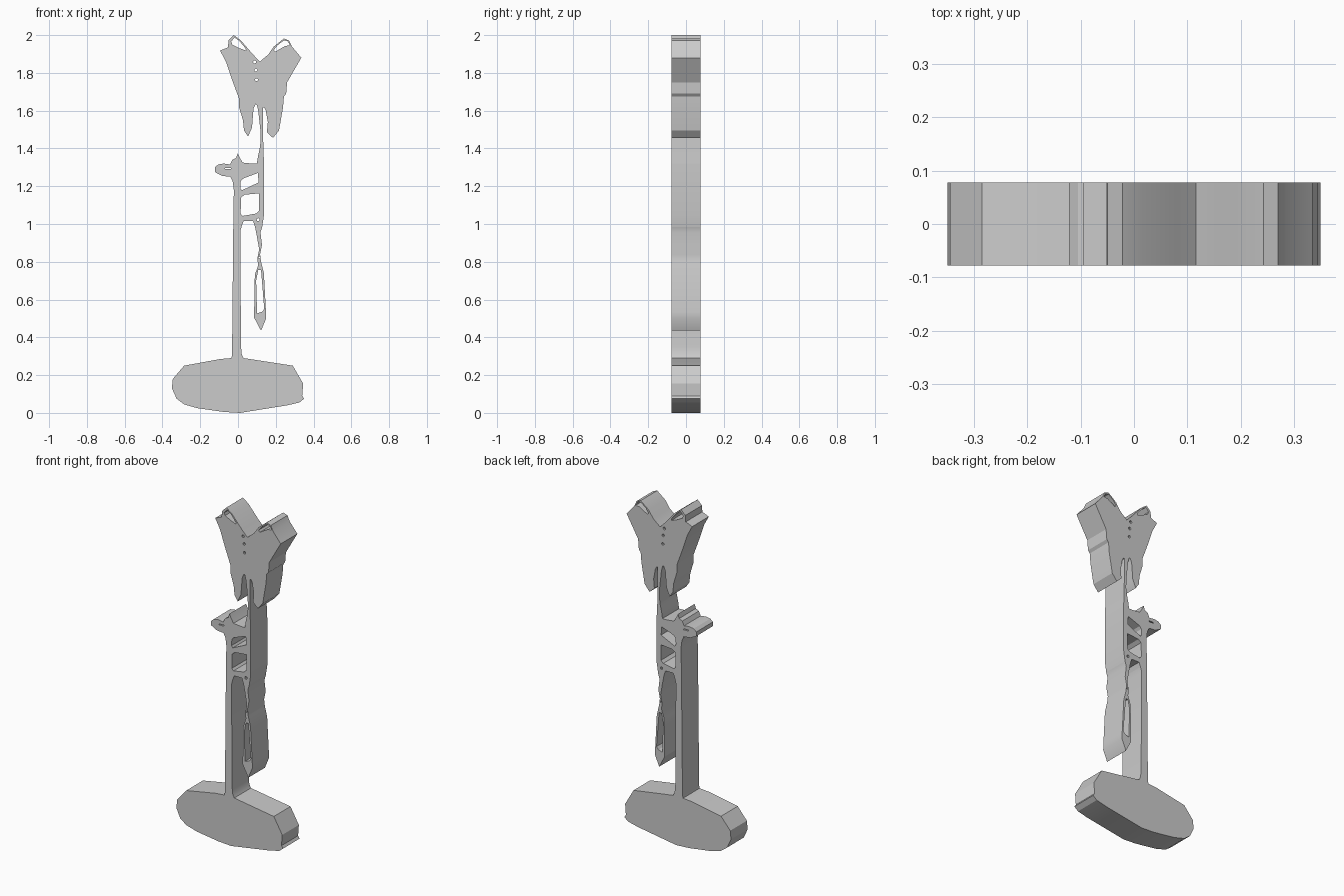
import bpy
import math

HALF_DEPTH = 0.078


def dot(x, z, r=0.008, n=8):
    """Small round hole outline."""
    return [(x + r * math.cos(2 * math.pi * i / n), z + r * math.sin(2 * math.pi * i / n)) for i in range(n)]


def plate(name, outline, holes=()):
    """Flat profile in the xz plane, with holes, extruded along y."""
    curve = bpy.data.curves.new(name, 'CURVE')
    curve.dimensions = '2D'
    curve.fill_mode = 'BOTH'
    curve.extrude = HALF_DEPTH
    for loop in (outline, *holes):
        spline = curve.splines.new('POLY')
        spline.points.add(len(loop) - 1)
        for point, (x, z) in zip(spline.points, loop):
            point.co = (x, z, 0, 1)
        spline.use_cyclic_u = True
    obj = bpy.data.objects.new(name, curve)
    bpy.context.collection.objects.link(obj)
    obj.rotation_euler = (math.pi / 2, 0, 0)
    bpy.ops.object.select_all(action='DESELECT')
    obj.select_set(True)
    bpy.context.view_layer.objects.active = obj
    bpy.ops.object.convert(target='MESH')
    bpy.ops.object.transform_apply(location=False, rotation=True, scale=False)
    bpy.ops.object.shade_smooth_by_angle(angle=math.radians(25))


# Rounded foot
plate("base", [
    (-.345, .18), (-.285, .25), (-.095, .285), (-.035, .29), (.03, .29), (.29, .25),
    (.345, .155), (.34, .09), (.35, .075), (.325, .055), (.26, .04), (.01, 0), (-.075, .005),
    (-.215, .025), (-.285, .045), (-.325, .075), (-.35, .13)])

# Long upright
plate("post", [
    (-.035, .29), (.03, .29), (.02, .31), (.016, .35), (.012, .96), (.02, .99),
    (-.025, .99), (-.031, .36), (-.031, .31)])

# Bracket with the side knob and two windows
plate("bracket", [
    (-.025, .99), (.02, .99), (.03, 1.015), (.08, 1.015), (.09, .985), (.128, .985),
    (.138, 1.05), (.138, 1.32), (.1, 1.32), (.075, 1.32), (.025, 1.325), (.01, 1.35),
    (-.002, 1.375), (-.01, 1.35), (-.03, 1.34), (-.042, 1.315), (-.075, 1.32),
    (-.105, 1.315), (-.122, 1.3), (-.122, 1.275), (-.085, 1.255), (-.04, 1.25),
    (-.028, 1.225), (-.022, 1.18)], [
    [(.025, 1.24), (.105, 1.27), (.109, 1.22), (.02, 1.178), (.012, 1.19), (.014, 1.225)],
    [(.016, 1.14), (.035, 1.155), (.11, 1.162), (.11, 1.07), (.095, 1.055), (.025, 1.043), (.014, 1.055)],
    [(-.07, 1.297), (-.038, 1.297), (-.038, 1.291), (-.07, 1.291)],
    dot(.107, 1.023)])

# Hanging pendant with a long loop
plate("pendant", [
    (.09, .985), (.128, .985), (.119, .955), (.127, .89), (.117, .84), (.122, .8), (.137, .74),
    (.148, .535), (.149, .5), (.122, .435), (.085, .505), (.089, .73), (.106, .78), (.103, .82),
    (.112, .865), (.106, .9), (.1, .935), (.095, .96)], [
    [(.107, .757), (.122, .757), (.139, .55), (.127, .535), (.101, .527), (.096, .7)],
    dot(.112, .823, .005, 6)])

# Slender rod
plate("rod", [
    (.1, 1.32), (.138, 1.32), (.134, 1.4), (.132, 1.615), (.1, 1.63), (.107, 1.6),
    (.118, 1.5), (.12, 1.44), (.115, 1.4), (.106, 1.36)])

# Spread top with two pierced tips
plate("wings", [
    (-.095, 1.918), (-.053, 1.935), (-.05, 1.972), (-.022, 2.0), (.015, 1.972), (.08, 1.897),
    (.116, 1.86), (.16, 1.897), (.19, 1.94), (.243, 1.982), (.27, 1.972), (.285, 1.94),
    (.335, 1.88), (.26, 1.75), (.255, 1.69), (.243, 1.675), (.238, 1.615), (.217, 1.495),
    (.185, 1.456), (.153, 1.485), (.158, 1.54), (.147, 1.6), (.139, 1.617), (.132, 1.615),
    (.1, 1.63), (.093, 1.635), (.082, 1.61), (.074, 1.51), (.053, 1.463), (.032, 1.495),
    (.026, 1.55), (.005, 1.62), (.005, 1.665), (-.032, 1.765), (-.064, 1.86)], [
    [(-.036, 1.965), (-.018, 1.988), (.008, 1.968), (.04, 1.93), (.042, 1.918), (.005, 1.932), (-.03, 1.95)],
    [(.19, 1.922), (.21, 1.947), (.243, 1.972), (.262, 1.968), (.276, 1.945), (.25, 1.943), (.198, 1.912)],
    dot(.088, 1.858), dot(.095, 1.815), dot(.098, 1.764)])
